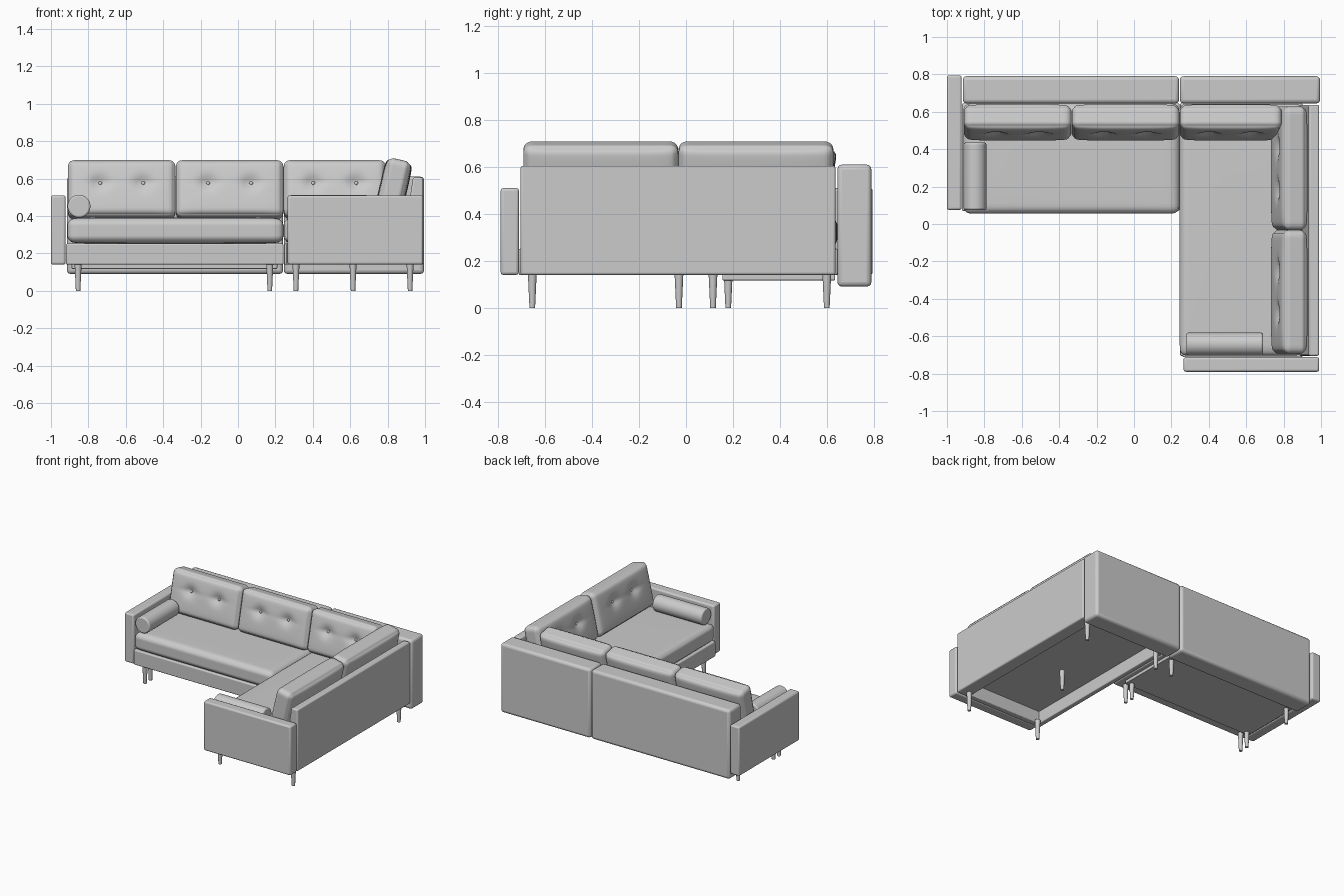
import bpy, bmesh, math
from mathutils import Vector, Matrix

if "Cube" in bpy.data.objects:
    bpy.data.objects.remove(bpy.data.objects["Cube"])


def finish(name, bm, matrix=None, smooth=40):
    if matrix is not None:
        bmesh.ops.transform(bm, matrix=matrix, verts=bm.verts)
    bmesh.ops.recalc_face_normals(bm, faces=bm.faces)
    mesh = bpy.data.meshes.new(name)
    bm.to_mesh(mesh)
    bm.free()
    ob = bpy.data.objects.new(name, mesh)
    bpy.context.collection.objects.link(ob)
    bpy.ops.object.select_all(action='DESELECT')
    ob.select_set(True)
    bpy.context.view_layer.objects.active = ob
    bpy.ops.object.shade_smooth_by_angle(angle=math.radians(smooth))
    return ob


def add_bevel(ob, width):
    mod = ob.modifiers.new("soft_edges", 'BEVEL')
    mod.width, mod.segments, mod.limit_method = width, 3, 'ANGLE'
    return ob


def block(name, x, y, z, bevel=0.012):
    """Upholstered box from three (min, max) ranges."""
    bm = bmesh.new()
    bmesh.ops.create_cube(bm, size=1)
    for v in bm.verts:
        v.co = [r[0] + (c + 0.5) * (r[1] - r[0]) for c, r in zip(v.co, (x, y, z))]
    return add_bevel(finish(name, bm), bevel)


def cushion(name, size, matrix, radius=0.03, crown=0.2, tufts=()):
    """Rounded pillow, thin along local z, with optional pressed tufts."""
    half = Vector(size) / 2
    bm = bmesh.new()
    bmesh.ops.create_cube(bm, size=2)
    bmesh.ops.subdivide_edges(bm, edges=bm.edges[:], cuts=27, use_grid_fill=True)
    for v in bm.verts:
        u = Vector([0.5 * c + 0.5 * math.sin(c * math.pi / 2) for c in v.co])
        p = Vector([a * b for a, b in zip(u, half)])
        core = Vector([max(-h + radius, min(h - radius, c)) for c, h in zip(p, half)])
        d = p - core
        if d.length > 1e-6:
            p = core + d.normalized() * max(abs(c) for c in d)
        full = max(0, (1 - u.x ** 4) * (1 - u.y ** 4)) ** 0.5
        p.z *= 1 - crown + crown * full
        if u.z > 0.5:
            for tx, ty in tufts:
                r2 = (p.x - tx) ** 2 + (p.y - ty) ** 2
                p.z -= 0.024 * math.exp(-r2 / 0.0016)
                # soft crease running sideways from each tuft
                p.z -= 0.006 * math.exp(-((p.y - ty) / 0.015) ** 2 - ((p.x - tx) / 0.08) ** 2)
        v.co = p
    # buttons
    for tx, ty in tufts:
        m = Matrix.Translation((tx, ty, half.z - 0.026)) @ Matrix.Diagonal((1, 1, 0.6, 1))
        bmesh.ops.create_uvsphere(bm, u_segments=12, v_segments=8, radius=0.01, matrix=m)
    return finish(name, bm, matrix, 60)


def back_cushion(name, width, loc, turn=0, height=0.31):
    m = (Matrix.Translation(loc) @ Matrix.Rotation(math.radians(turn), 4, 'Z')
         @ Matrix.Rotation(math.radians(77), 4, 'X'))
    cushion(name, (width, height, 0.15), m, 0.035, 0.22, ((-0.115, 0.025), (0.115, 0.025)))


def bolster(name, a, b, radius):
    a, b = Vector(a), Vector(b)
    m = Matrix.Translation((a + b) / 2) @ (b - a).to_track_quat('Z', 'Y').to_matrix().to_4x4()
    bm = bmesh.new()
    bmesh.ops.create_cone(bm, cap_ends=True, segments=40, radius1=radius, radius2=radius,
                          depth=(b - a).length)
    add_bevel(finish(name, bm, m), 0.01)


def leg(x, y):
    bm = bmesh.new()
    bmesh.ops.create_cone(bm, cap_ends=True, segments=20, radius1=0.012, radius2=0.019,
                          depth=0.15, matrix=Matrix.Translation((x, y, 0.075)))
    finish("leg", bm)


# Arms
block("left_arm", (-1, -0.922), (0.075, 0.795), (0.14, 0.51))
block("right_arm", (0.265, 0.99), (-0.79, -0.712), (0.14, 0.51))

# Rear back panels
block("left_back_panel", (-0.915, 0.241), (0.645, 0.79), (0.09, 0.61), 0.02)
block("corner_back_panel", (0.245, 0.995), (0.645, 0.79), (0.09, 0.61), 0.02)

# Side back panel, sloped on the inside
bm = bmesh.new()
profile = [(0.99, 0.14), (0.99, 0.605), (0.935, 0.605), (0.885, 0.25), (0.885, 0.14)]
face = bm.faces.new([bm.verts.new((x, -0.705, z)) for x, z in profile])
ext = bmesh.ops.extrude_face_region(bm, geom=[face])
bmesh.ops.translate(bm, vec=(0, 1.342, 0),
                    verts=[g for g in ext["geom"] if isinstance(g, bmesh.types.BMVert)])
add_bevel(finish("side_back_panel", bm), 0.01)

# Left base with recessed under frame
block("left_base", (-0.92, 0.243), (0.07, 0.645), (0.14, 0.252), 0.008)
block("left_under_frame", (-0.89, 0.21), (0.155, 0.635), (0.117, 0.15), 0.004)

# Right base: open rails under a deck
block("right_base_inner_rail", (0.247, 0.285), (-0.705, 0.645), (0.14, 0.252), 0.006)
block("right_base_front_rail", (0.26, 0.9), (-0.712, -0.67), (0.14, 0.252), 0.006)
block("right_base_rear_rail", (0.26, 0.9), (0.605, 0.645), (0.14, 0.252), 0.006)
block("right_base_deck", (0.26, 0.9), (-0.7, 0.64), (0.235, 0.252), 0.004)

# Seat cushions
cushion("left_seat", (1.155, 0.59, 0.14), Matrix.Translation((-0.335, 0.35, 0.322)), 0.04, 0.1)
cushion("right_seat", (0.655, 1.345, 0.14), Matrix.Translation((0.572, -0.03, 0.322)), 0.035, 0.1)

# Back cushions
for cx, w in ((-0.622, 0.575), (-0.045, 0.575), (0.517, 0.545)):
    back_cushion("rear_cushion", w, (cx, 0.543, 0.54))
for cy in (-0.363, 0.298):
    back_cushion("side_cushion", 0.66, (0.83, cy, 0.545), -90, 0.32)

# Bolsters
bolster("left_bolster", (-0.85, 0.075, 0.452), (-0.85, 0.435, 0.452), 0.061)
bolster("right_bolster", (0.28, -0.642, 0.452), (0.69, -0.642, 0.452), 0.061)

# Legs
for x in (-0.855, 0.17):
    for y in (0.115, 0.18, 0.6):
        leg(x, y)
for x in (0.31, 0.92):
    for y in (-0.655, 0.6):
        leg(x, y)
leg(0.615, -0.03)
